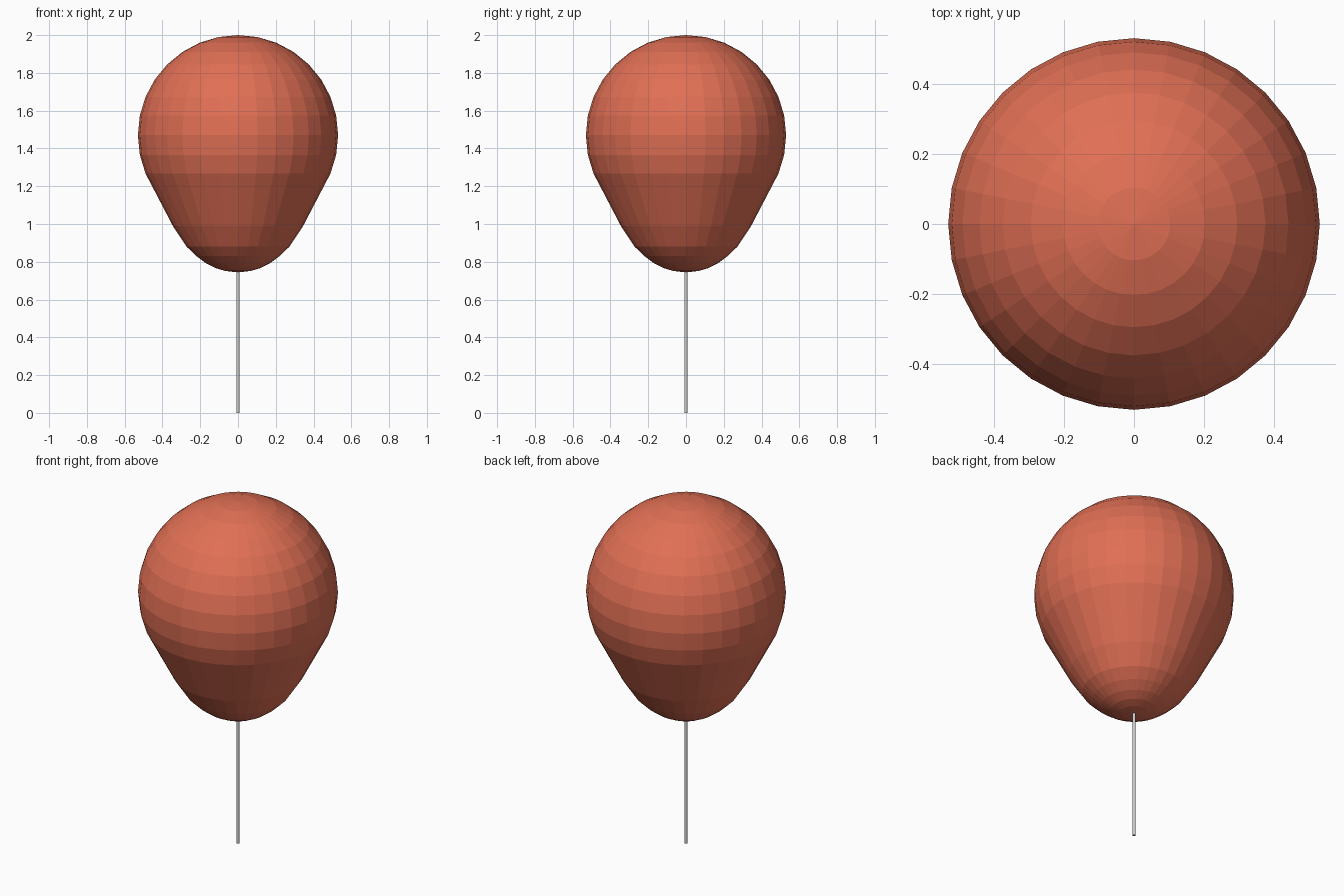
import bpy, bmesh, math

if "Cube" in bpy.data.objects:
    bpy.data.objects.remove(bpy.data.objects["Cube"])

SEGMENTS = 32
R, CENTRE_Z = 0.53, 1.47

# Balloon profile: round crown, then a taper to a small rounded base
profile = [(R * math.sin(i * math.pi / 16), CENTRE_Z + R * math.cos(i * math.pi / 16))
           for i in range(1, 11)]
profile += [(0.345, 0.99), (0.272, 0.88), (0.22, 0.83), (0.17, 0.793),
            (0.12, 0.767), (0.07, 0.752), (0.03, 0.747)]


def lathe(name, points, top_z, bottom_z, segments):
    """Spin a profile around z and close it with a pole at each end."""
    bm = bmesh.new()
    rings = []
    for r, z in points:
        rings.append([bm.verts.new((r * math.cos(2 * math.pi * i / segments),
                                    r * math.sin(2 * math.pi * i / segments), z))
                      for i in range(segments)])
    top = bm.verts.new((0, 0, top_z))
    bottom = bm.verts.new((0, 0, bottom_z))
    for i in range(segments):
        j = (i + 1) % segments
        bm.faces.new((top, rings[0][i], rings[0][j]))
        bm.faces.new((bottom, rings[-1][j], rings[-1][i]))
        for a, b in zip(rings, rings[1:]):
            bm.faces.new((a[i], b[i], b[j], a[j]))
    bmesh.ops.recalc_face_normals(bm, faces=bm.faces[:])
    mesh = bpy.data.meshes.new(name)
    bm.to_mesh(mesh)
    bm.free()
    obj = bpy.data.objects.new(name, mesh)
    bpy.context.collection.objects.link(obj)
    return obj


# Balloon
balloon = lathe("balloon", profile, 2.0, 0.745, SEGMENTS)
red = bpy.data.materials.new("balloon_red")
red.diffuse_color = (0.75, 0.16, 0.09, 1)
red.use_nodes = True
red.node_tree.nodes["Principled BSDF"].inputs["Base Color"].default_value = red.diffuse_color
balloon.data.materials.append(red)

# Stick
bpy.ops.mesh.primitive_cylinder_add(vertices=12, radius=0.008, depth=0.76,
                                    location=(0, 0, 0.38))
bpy.context.object.name = "stick"
